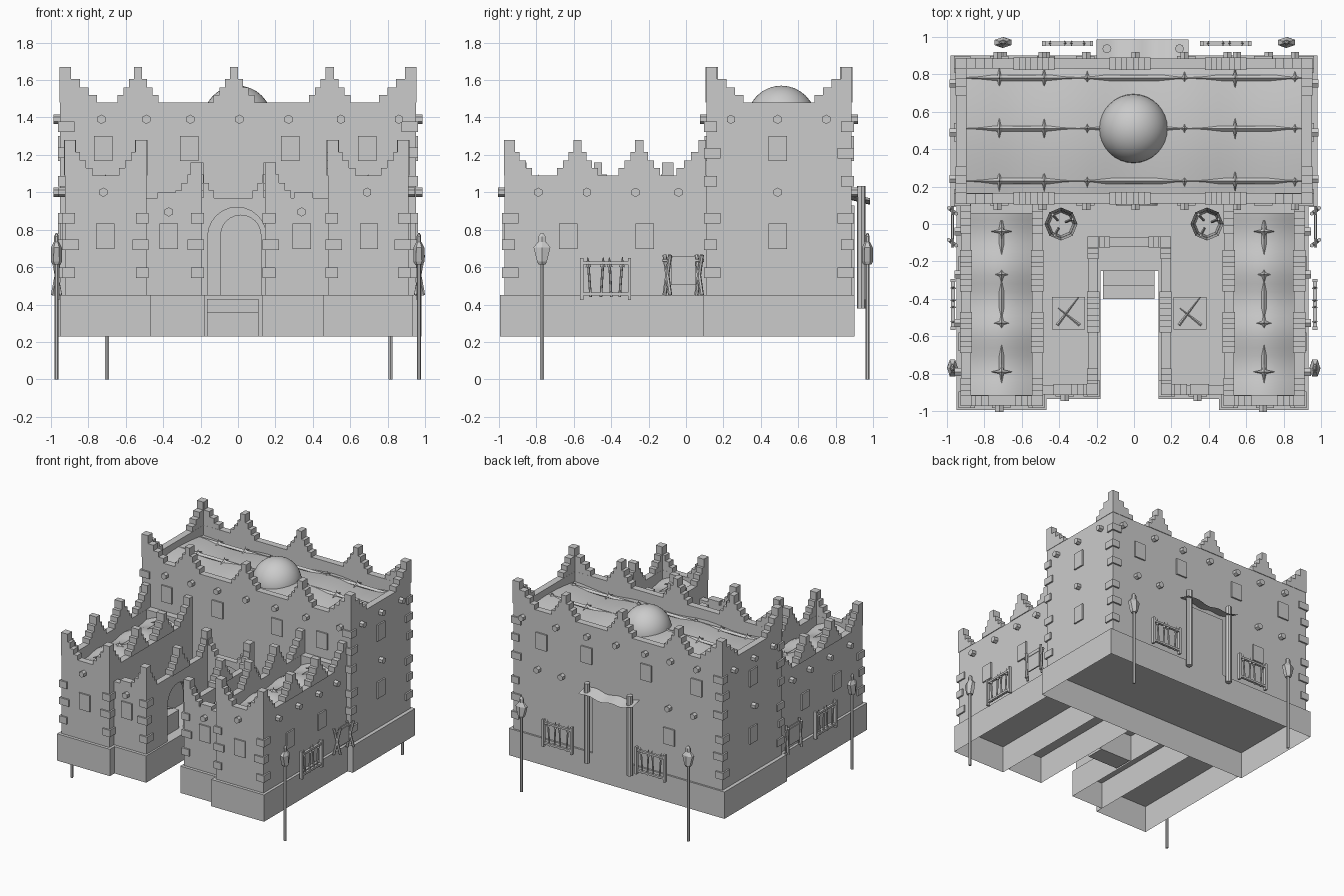
import bpy, bmesh, math
from mathutils import Vector, Matrix

if "Cube" in bpy.data.objects:
    bpy.data.objects.remove(bpy.data.objects["Cube"])

def finish(name, bm, smooth=False):
    bmesh.ops.recalc_face_normals(bm, faces=bm.faces[:])
    me = bpy.data.meshes.new(name)
    if smooth:
        for f in bm.faces: f.smooth = True
    bm.to_mesh(me); bm.free()
    ob = bpy.data.objects.new(name, me)
    bpy.context.collection.objects.link(ob)
    return ob

def box(bm, x0, x1, y0, y1, z0, z1, bottom=True):
    m = Matrix.Translation(((x0+x1)/2, (y0+y1)/2, (z0+z1)/2)) @ Matrix.Diagonal((abs(x1-x0), abs(y1-y0), abs(z1-z0), 1))
    vs = bmesh.ops.create_cube(bm, size=1, matrix=m)['verts']
    if not bottom:
        fs = [f for f in {f for v in vs for f in v.link_faces} if all(abs(v.co.z-z0) < 1e-5 for v in f.verts)]
        bmesh.ops.delete(bm, geom=fs, context='FACES')

def rod(bm, a, b, r, r2=None, n=6, caps=True):
    a, b = Vector(a), Vector(b); d = b-a
    m = Matrix.Translation((a+b)/2) @ d.to_track_quat('Z', 'Y').to_matrix().to_4x4()
    bmesh.ops.create_cone(bm, cap_ends=caps, segments=n, radius1=r, radius2=r if r2 is None else r2, depth=d.length, matrix=m)

def prism(bm, pts, vec):
    f = bm.faces.new([bm.verts.new(p) for p in pts])
    g = bmesh.ops.extrude_face_region(bm, geom=[f])['geom']
    bmesh.ops.translate(bm, vec=vec, verts=[v for v in g if isinstance(v, bmesh.types.BMVert)])

def arch(hw, z0, top, n=12):
    return [(-hw, z0)] + [(-hw*math.cos(math.pi*i/n), top-hw+hw*math.sin(math.pi*i/n)) for i in range(n+1)] + [(hw, z0)]

def ring(bm, x0, x1, y0, y1, z0, z1, t=.055):
    box(bm, x0, x1, y0, y0+t, z0, z1); box(bm, x0, x1, y1-t, y1, z0, z1)
    box(bm, x0, x0+t, y0+t, y1-t, z0, z1); box(bm, x1-t, x1, y0+t, y1-t, z0, z1)

TIERS = [(.022, .19), (.048, .125), (.078, .08), (.11, .04)]
def merlon(bm, x, y, z, axis):
    low = 0
    for hw, h in reversed(TIERS):
        a, b = (hw, .033) if axis == 'x' else (.033, hw)
        box(bm, x-a, x+a, y-b, y+b, z+low, z+h); low = h
def corner(bm, x, y, z, sx, sy, k=1):
    low = 0
    for (hw, h), L in zip(reversed(TIERS), (.2, .155, .11, .06)):
        L = max(L*k, .06)
        box(bm, x, x+sx*L, y, y+sy*.057, z+low, z+h)
        box(bm, x, x+sx*.057, y, y+sy*L, z+low, z+h); low = h

# wall extents
Mx0, Mx1, My0, My1 = -.95, .95, .11, .885
WINGS = [(-.925, -.49), (.48, .91)]
Wy0, Wy1 = -.97, .11

# hollow plinth, open underneath
bm = bmesh.new()
for b in [(-.98, .98, .09, .9), (-.948, -.468, -.995, .09), (.453, .933, -.995, .09),
          (-.468, -.18, -.935, .09), (.13, .453, -.935, .09), (-.18, .13, -.25, .09)]:
    box(bm, *b, .23, .45, bottom=False)
finish("plinth", bm)
bm = bmesh.new()
box(bm, -.165, .11, -.33, -.25, .23, .43); box(bm, -.165, .11, -.4, -.33, .23, .36)
finish("entrance_steps", bm)

# hall and wing walls
bm = bmesh.new(); ring(bm, Mx0, Mx1, My0, My1, .45, 1.48); finish("hall_walls", bm)
for (a, b), n in zip(WINGS, ("left", "right")):
    bm = bmesh.new(); ring(bm, a, b, Wy0, Wy1, .45, 1.09); finish(n+"_wing_walls", bm)

# courtyard walls with arches
bm = bmesh.new()
H = .97
box(bm, -.49, -.195, -.91, -.86, .45, H); box(bm, .145, .48, -.91, -.86, .45, H)
for x in (-.245, .145):
    prism(bm, [(x, -.86, .45)] + [(x, -.5+u, z) for u, z in arch(.135, .45, .88)] +
          [(x, -.12, .45), (x, -.12, H), (x, -.86, H)], (.05, 0, 0))
prism(bm, [(-.245, -.12, .45)] + [(-.005+u, -.12, z) for u, z in arch(.157, .45, .92)] +
      [(.195, -.12, .45), (.195, -.12, H), (-.245, -.12, H)], (0, .05, 0))
finish("courtyard_walls", bm)
bm = bmesh.new()
prism(bm, [(.015+u, .12, z) for u, z in arch(.11, .45, .88)], (0, -.022, 0))
finish("arched_door", bm)

# stepped battlements
bm = bmesh.new()
for x, sx in ((Mx0-.003, 1), (Mx1+.003, -1)):
    for y, sy in ((My0-.003, 1), (My1+.003, -1)):
        corner(bm, x, y, 1.48, sx, sy)
for y in (My0+.028, My1-.028):
    for x in (-.535, -.022, .49): merlon(bm, x, y, 1.48, 'x')
for a, b in WINGS:
    for x, s in ((a-.003, 1), (b+.003, -1)):
        corner(bm, x, Wy0-.003, 1.09, s, 1, .75)
        for y in (-.58, -.25): merlon(bm, x+s*.03, y, 1.09, 'y')
        low = 0
        for (hw, h), L in zip(reversed(TIERS), (.16, .12, .08, .04)):
            box(bm, x, x+s*.057, .108-L, .108, 1.09+low, 1.09+h); low = h
for x, s in ((-.193, -1), (.143, 1)):
    corner(bm, x, -.913, H, s, 1, .7)
    merlon(bm, x+s*.025, -.47, H, 'y')
for x, s in ((-.248, 1), (.198, -1)): corner(bm, x, -.068, H, s, -1, .6)
for x in (-.38, .35): box(bm, x-.05, x+.05, -.915, -.855, H, H+.03)
finish("battlements", bm)

# corner quoins
bm = bmesh.new()
def quoin(x, y, sx, sy, zs):
    for i, z in enumerate(zs):
        a, b = (.075, .055) if i % 2 else (.055, .075)
        box(bm, x-sx*.013, x+sx*a, y-sy*.013, y+sy*b, z-.028, z+.028)
for x, s in ((Mx0, 1), (Mx1, -1)):
    for y, t in ((My0, 1), (My1, -1)): quoin(x, y, s, t, (.57, .72, .86, 1.06, 1.21, 1.35))
for a, b in WINGS:
    for x, s in ((a, 1), (b, -1)): quoin(x, Wy0, s, 1, (.57, .72, .86))
for x, s in ((-.195, -1), (.145, 1)): quoin(x, -.91, s, 1, (.57, .72, .86))
finish("quoins", bm)

# window shutters and beam ends; c is position along the wall, w the wall plane
wins, pegs = bmesh.new(), bmesh.new()
def window(axis, w, s, c, z):
    a = (c-.049, c+.049); d = sorted((w-s*.02, w+s*.012))
    box(wins, *(a+tuple(d) if axis == 'y' else tuple(d)+a), z-.067, z+.067)
def peg(axis, w, s, c, z):
    p, q = ((c, w-s*.02, z), (c, w+s*.035, z)) if axis == 'y' else ((w-s*.02, c, z), (w+s*.035, c, z))
    rod(pegs, p, q, .025)
for w, s in ((My0, -1), (My1, 1)):
    for c in (-.72, -.26, .28, .69): window('y', w, s, c, 1.235)
    for c in (-.73, -.49, -.255, .007, .27, .55, .86): peg('y', w, s, c, 1.39)
for c in (-.7, -.47, .5, .72): peg('y', My1, 1, c, 1.0)
window('y', My1, 1, -.47, .765)
for c in (-.71, .70): window('y', Wy0, -1, c, .765); peg('y', Wy0, -1, c-.01, 1.0)
for c in (-.37, .34): window('y', -.91, -1, c, .765); peg('y', -.91, -1, c, .895)
for s, m, w in ((-1, Mx0, WINGS[0][0]), (1, Mx1, WINGS[1][1])):
    for z in (.765, 1.235): window('x', m, s, .49, z)
    for c in (.24, .49, .75): peg('x', m, s, c, 1.39)
    peg('x', m, s, .49, 1.0)
    for c in (-.63, -.22): window('x', w, s, c, .765)
    for c in (-.79, -.53, -.27, -.04): peg('x', w, s, c, 1.0)
finish("window_shutters", wins); finish("beam_ends", pegs)

# sagging roofs with ridge poles and spikes
def roof(name, x0, x1, y0, y1, zf, nx=24, ny=16):
    bm = bmesh.new()
    bmesh.ops.create_grid(bm, x_segments=nx, y_segments=ny, size=.5)
    for v in bm.verts:
        u, w = v.co.x+.5, v.co.y+.5
        v.co = (x0+u*(x1-x0), y0+w*(y1-y0), zf(u, w))
    finish(name, bm, True)
roof("hall_roof", -.9, .9, .16, .84, lambda u, w: 1.385+.03*math.sin(math.pi*w)+.012*math.cos(u*6*math.pi))
for (a, b), n in zip(WINGS, ("left", "right")):
    roof(n+"_wing_roof", a+.05, b-.05, Wy0+.05, Wy1, lambda u, w: 1.0+.055*math.sin(math.pi*u)+.012*math.cos(w*6*math.pi), 12, 24)
bm = bmesh.new()
def spike(x, y, z, L=.055):
    for d in ((1, 0), (-1, 0), (0, 1), (0, -1)):
        rod(bm, (x, y, z), (x+d[0]*L, y+d[1]*L, z-.015), .013, .001, 4)
    rod(bm, (x, y, z-.01), (x, y, z+.03), .012, .001, 4)
for y, z in ((.78, 1.393), (.51, 1.413), (.23, 1.393)):
    rod(bm, (-.9, y, z), (.9, y, z), .015, n=4)
    for x in (-.72, -.48, -.25, .27, .54, .86): spike(x, y, z+.01)
for x in (-.7075, .695):
    rod(bm, (x, -.85, 1.045), (x, .02, 1.045), .014, n=4)
    for y in (-.79, -.53, -.27, -.04): spike(x, y, 1.065)
finish("roof_poles", bm)
bm = bmesh.new()
bmesh.ops.create_uvsphere(bm, u_segments=32, v_segments=16, radius=.185, matrix=Matrix.Translation((-.003, .51, 1.385)))
finish("dome", bm, True)

# street lamps, flattened against the wall
def lamp(name, x, y, side):
    bm = bmesh.new()
    rod(bm, (0, 0, 0), (0, 0, .63), .011)
    for z0, z1, r0, r1 in ((.615, .63, .022, .03), (.63, .705, .03, .052), (.705, .735, .052, .025), (.735, .765, .022, .022), (.765, .782, .022, .008)):
        rod(bm, (0, 0, z0), (0, 0, z1), r0, r1)
    for v in bm.verts:
        if v.co.z > .632: v.co = (v.co.x, v.co.y*.55, v.co.z)
    bmesh.ops.transform(bm, verts=bm.verts[:], matrix=Matrix.Translation((x, y, 0)) @ Matrix.Rotation(math.pi/2 if side else 0, 4, 'Z'))
    finish(name, bm)
lamp("lamp_left", -.97, -.77, True); lamp("lamp_right", .967, -.77, True)
lamp("lamp_back_left", -.7, .97, False); lamp("lamp_back_right", .815, .97, False)

# spear racks
def rack(name, x, y, side):
    bm = bmesh.new()
    for s in (-1, 1): box(bm, s*.128-.009, s*.128+.009, -.013, .013, .425, .65)
    for z in (.455, .622): box(bm, -.135, .135, -.01, .01, z-.008, z+.008)
    for u, lean in ((-.08, -.012), (-.025, .01), (.03, -.008), (.075, .012)):
        rod(bm, (u, 0, .44), (u+lean, 0, .61), .007)
        rod(bm, (u+lean, 0, .60), (u+lean*1.3, 0, .655), .015, .001, 4)
    bmesh.ops.transform(bm, verts=bm.verts[:], matrix=Matrix.Translation((x, y, 0)) @ Matrix.Rotation(math.pi/2 if side else 0, 4, 'Z'))
    finish(name, bm)
rack("rack_right", .967, -.43, True); rack("rack_left", -.967, -.43, True)
rack("rack_back_left", -.355, .965, False); rack("rack_back_right", .49, .965, False)

# hide-drying stands
for s, n in ((-1, "left"), (1, "right")):
    bm = bmesh.new()
    for y in (-.1, .07):
        rod(bm, (s*.95, y-.015, .45), (s*.99, y+.015, .665), .011)
        rod(bm, (s*.99, y+.015, .45), (s*.95, y-.015, .665), .011)
    rod(bm, (s*.97, -.125, .635), (s*.97, .095, .635), .009)
    box(bm, s*.965, s*.975, -.08, .05, .505, .66)
    finish(n+"_hide_stand", bm)

# back porch
bm = bmesh.new()
for x in (-.145, .243): rod(bm, (x, .937, .38), (x, .937, 1.035), .024, n=8)
finish("porch_posts", bm)
roof("porch_canopy", -.2, .29, .885, .985, lambda u, w: .985-.025*w-.02*math.sin(math.pi*u)+.008*math.cos(u*5*math.pi), 14, 4)
bm = bmesh.new(); box(bm, -.12, .22, .87, .9, .45, .93); finish("back_door", bm)

# courtyard tables with blades, and spear barrels
for x, n in ((-.35, "left"), (.3, "right")):
    bm = bmesh.new(); box(bm, x-.088, x+.088, -.565, -.39, .45, .6)
    for k in (-1, 1): rod(bm, (x-.06*k, -.54, .608), (x+.055*k, -.42+.03*k, .608), .008, .002, 4)
    finish(n+"_table", bm)
for x, n in ((-.39, "left"), (.39, "right")):
    bm = bmesh.new()
    rod(bm, (x, 0, .45), (x, 0, .63), .075, .088, 8, False); rod(bm, (x, 0, .45), (x, 0, .63), .062, .074, 8, False)
    for z in (.49, .6): rod(bm, (x, 0, z), (x, 0, z+.02), .09, n=8, caps=False)
    for a in (.4, 2.3, 4.2):
        c, s = math.cos(a), math.sin(a)
        rod(bm, (x+.03*c, .03*s, .46), (x+.068*c, .068*s, .72), .008)
    finish(n+"_barrel", bm)
